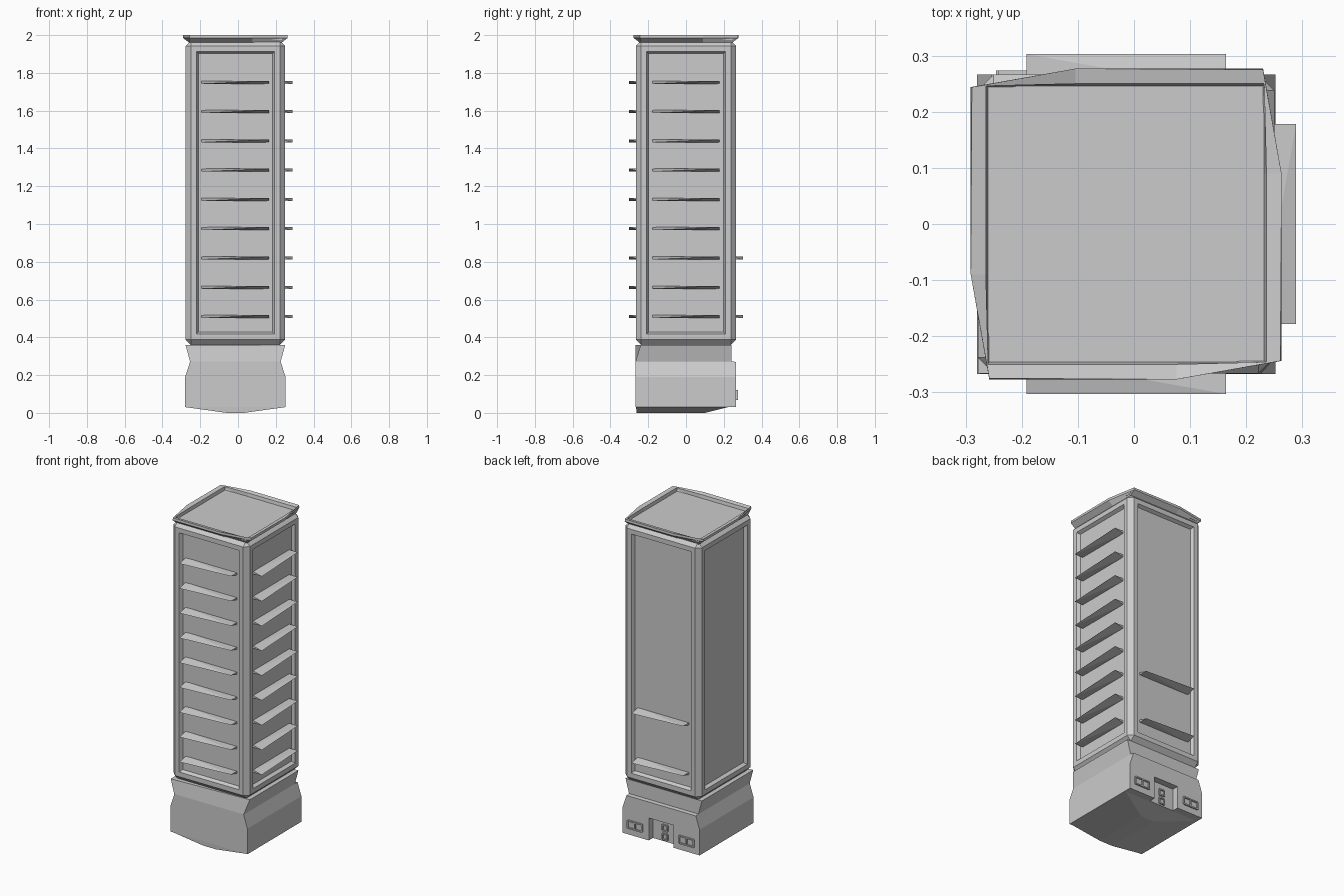
import bpy, bmesh, math
from mathutils import Matrix, Vector

cube = bpy.data.objects.get("Cube")
if cube:
    bpy.data.objects.remove(cube, do_unlink=True)

CENTRE = Vector((-0.014, 0, 0))

grey = bpy.data.materials.new("concrete_grey")
grey.use_nodes = True
grey.diffuse_color = (0.6, 0.6, 0.6, 1)
grey.node_tree.nodes["Principled BSDF"].inputs["Base Color"].default_value = (0.6, 0.6, 0.6, 1)


def finish(bm, name):
    bmesh.ops.recalc_face_normals(bm, faces=bm.faces)
    mesh = bpy.data.meshes.new(name)
    bm.to_mesh(mesh)
    bm.free()
    mesh.materials.append(grey)
    obj = bpy.data.objects.new(name, mesh)
    obj.location = CENTRE
    bpy.context.collection.objects.link(obj)
    return obj


def loft(name, rings):
    """Skin a stack of equal-length rings and cap both ends."""
    bm = bmesh.new()
    loops = [[bm.verts.new(p) for p in ring] for ring in rings]
    n = len(loops[0])
    for low, high in zip(loops, loops[1:]):
        for i in range(n):
            j = (i + 1) % n
            bm.faces.new((low[i], low[j], high[j], high[i]))
    bm.faces.new(loops[0][::-1])
    bm.faces.new(loops[-1])
    return finish(bm, name)


def add_box(bm, lo, hi):
    lo, hi = Vector(lo), Vector(hi)
    size = hi - lo
    mat = Matrix.Translation((lo + hi) / 2) @ Matrix.Diagonal((*size, 1))
    return bmesh.ops.create_cube(bm, size=1, matrix=mat)["verts"]


def box(name, lo, hi):
    bm = bmesh.new()
    add_box(bm, lo, hi)
    return finish(bm, name)


def rect(x, front, back, z):
    return [(-x, front, z), (x, front, z), (x, back, z), (-x, back, z)]


# Tower shaft: bevelled block with a recessed panel on each side
bm = bmesh.new()
add_box(bm, (-0.264, -0.266, 0.36), (0.264, 0.266, 1.97))
bmesh.ops.bevel(bm, geom=bm.edges[:], offset=0.028, segments=1, affect='EDGES')
bm.normal_update()
sides = [f for f in bm.faces if abs(f.normal.z) < 0.1 and f.calc_area() > 0.3]
bmesh.ops.inset_individual(bm, faces=sides, thickness=0.042)
bmesh.ops.inset_individual(bm, faces=sides, thickness=0.015, depth=-0.02)
finish(bm, "tower_shaft")

# Base: waisted sides, a sloping shoulder in front and a step at the back
top = rect(0.264, -0.267, 0.24, 0.36)
top[1] = (0.264, -0.24, 0.36)
base = loft("base", [
    rect(0.266, -0.267, 0.266, 0.03),
    rect(0.266, -0.267, 0.266, 0.19),
    rect(0.24, -0.267, 0.266, 0.27),
    rect(0.24, -0.267, 0.24, 0.272),
    top,
])

# Door recess cut into the back of the base
cutter = box("door_cutter", (-0.085, 0.225, 0), (0.085, 0.3, 0.17))
cutter.hide_render = True
cut = base.modifiers.new("door_recess", 'BOOLEAN')
cut.operation = 'DIFFERENCE'
cut.solver = 'EXACT'
cut.object = cutter
bpy.context.view_layer.objects.active = base
bpy.ops.object.modifier_apply(modifier=cut.name)
bpy.data.objects.remove(cutter, do_unlink=True)

# Tapered footing under the base
loft("footing", [
    rect(0.045, -0.262, 0.1, 0),
    rect(0.262, -0.264, 0.22, 0.03),
])


# Framed windows and door lights on the back
def window(name, x, y, z, width, height, panes):
    rim = 0.008
    bm = bmesh.new()
    w, h = width / 2, height / 2
    for s in (-1, 1):
        add_box(bm, (x - w, y, z + s * h - rim / 2), (x + w, y + 0.01, z + s * h + rim / 2))
    for i in range(panes + 1):
        px = x - w + width * i / panes
        add_box(bm, (px - rim / 2, y, z - h), (px + rim / 2, y + 0.01, z + h))
    finish(bm, name)


window("window_left", 0.178, 0.264, 0.095, 0.1, 0.045, 2)
window("window_right", -0.178, 0.264, 0.095, 0.1, 0.045, 2)
for z, name in ((0.06, "door_light_lower"), (0.115, "door_light_upper")):
    window(name, 0, 0.223, z, 0.035, 0.035, 1)


# Twisted balcony ledges: low outer corner on one end, high on the other
def ledge(name, z, quarter):
    inner, outer, w, t = -0.24, -0.303, 0.178, 0.008
    points = [(-w, inner, z - t), (-w, inner, z + t), (w, inner, z - t),
              (w, inner, z + t), (-w, outer, z - t), (w, outer, z + t)]
    bm = bmesh.new()
    v = [bm.verts.new(p) for p in points]
    for f in ((0, 1, 3, 2), (0, 4, 1), (2, 3, 5), (1, 4, 5),
              (1, 5, 3), (0, 2, 4), (4, 2, 5)):
        bm.faces.new([v[i] for i in f])
    bmesh.ops.rotate(bm, verts=bm.verts, matrix=Matrix.Rotation(quarter * math.pi / 2, 3, 'Z'))
    finish(bm, name)


for side, quarter, levels in (("front", 0, range(9)), ("left", 1, range(9)), ("back", 2, (0, 2))):
    for i in levels:
        ledge(f"{side}_ledge_{i + 1}", 0.51 + 0.155 * i, quarter)


# Pinwheel cornice around a sunken roof
def pinwheel(corner, middle, z):
    ring = []
    for k in range(4):
        turn = Matrix.Rotation(k * math.pi / 2, 3, 'Z')
        ring += [turn @ Vector((*corner, z)), turn @ Vector((*middle, z))]
    return ring


loft("cornice", [
    pinwheel((-0.245, -0.245), (0.09, -0.245), 1.96),
    pinwheel((-0.244, -0.277), (0.09, -0.277), 1.985),
    pinwheel((-0.244, -0.275), (0.09, -0.277), 2.0),
    pinwheel((-0.246, -0.25), (0.09, -0.25), 1.995),
    pinwheel((-0.246, -0.246), (0.09, -0.246), 1.975),
])
